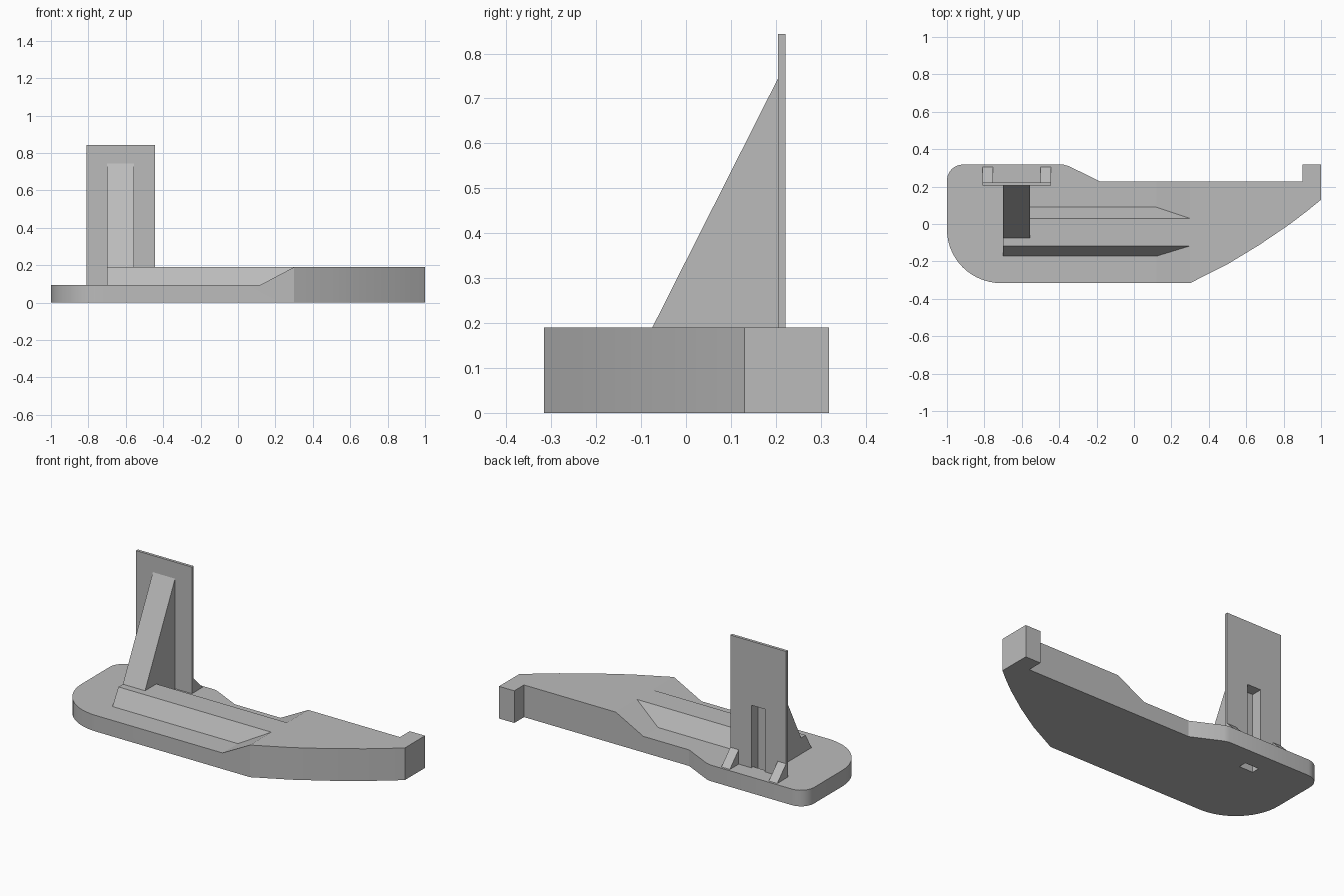
import bpy, bmesh
from math import cos, sin, radians
from mathutils import Vector

cube = bpy.data.objects.get("Cube")
if cube:
    bpy.data.objects.remove(cube, do_unlink=True)

# One flat grey for everything
grey = bpy.data.materials.new("plain grey")
grey.use_nodes = True
colour = (0.5, 0.5, 0.5, 1)
grey.diffuse_color = colour
grey.node_tree.nodes["Principled BSDF"].inputs["Base Color"].default_value = colour


def prism(name, points, axis, start, end):
    """Extrude a 2D profile along an axis from start to end."""
    place = {"x": lambda a, b, t: (t, a, b),
             "y": lambda a, b, t: (a, t, b),
             "z": lambda a, b, t: (a, b, t)}[axis]
    bm = bmesh.new()
    face = bm.faces.new([bm.verts.new(place(a, b, start)) for a, b in points])
    moved = bmesh.ops.extrude_face_region(bm, geom=[face])["geom"]
    bmesh.ops.translate(bm, verts=[v for v in moved if isinstance(v, bmesh.types.BMVert)],
                        vec=Vector(place(0, 0, end - start)))
    bmesh.ops.recalc_face_normals(bm, faces=bm.faces)
    mesh = bpy.data.meshes.new(name)
    bm.to_mesh(mesh)
    bm.free()
    mesh.materials.append(grey)
    obj = bpy.data.objects.new(name, mesh)
    bpy.context.collection.objects.link(obj)
    return obj


def box(name, x0, x1, y0, y1, z0, z1):
    return prism(name, [(x0, y0), (x1, y0), (x1, y1), (x0, y1)], "z", z0, z1)


def select(obj):
    bpy.ops.object.select_all(action="DESELECT")
    obj.select_set(True)
    bpy.context.view_layer.objects.active = obj


def cut(obj, cutter):
    cutter.hide_render = True
    mod = obj.modifiers.new("cut", "BOOLEAN")
    mod.operation, mod.solver, mod.object = "DIFFERENCE", "EXACT", cutter
    select(obj)
    bpy.ops.object.modifier_apply(modifier=mod.name)


def arc(cx, cy, rx, ry, a0, a1, steps):
    angles = [radians(a0 + (a1 - a0) * i / steps) for i in range(steps + 1)]
    return [(cx + rx * cos(a), cy + ry * sin(a)) for a in angles]


LOW, HIGH = 0.095, 0.19

# Base plate: outline with rounded left end, curved nose and rear hook
outline = [(-0.38, 0.318), (-0.35, 0.31), (-0.18, 0.227), (0.9, 0.227), (0.9, 0.318),
           (1, 0.318), (1, 0.13), (0.92, 0.065), (0.83, -0.003), (0.67, -0.112),
           (0.5, -0.215), (0.3, -0.316)]
outline += arc(-0.71, -0.03, 0.29, 0.286, 270, 180, 14)
outline += arc(-0.915, 0.233, 0.085, 0.085, 180, 90, 6)
base = prism("base_plate", outline, "z", 0, HIGH)

# Lower the left part, with a ramp up to the nose
step = prism("step_cutter", [(-1.2, LOW), (0.12, LOW), (0.3, HIGH), (0.49, 0.29), (-1.2, 0.29)],
             "y", -0.6, 0.6)
hole = box("hole_cutter", -0.672, -0.582, 0.157, 0.205, -0.1, 0.3)
cut(base, step)
cut(base, hole)

# Long ridge with sloped flanks running into the ramp
prism("ridge", [(-0.172, 0.05), (0.09, 0.05), (0.09, LOW), (0.03, HIGH), (-0.117, HIGH),
                (-0.172, LOW)], "x", -0.7, 0.3)

# Upright plate and its front brace, slotted from behind
plate = box("upright_plate", -0.81, -0.445, 0.205, 0.222, LOW, 0.843)
brace = prism("front_brace", [(-0.075, LOW), (0.206, LOW), (0.206, 0.747), (-0.075, HIGH)],
              "x", -0.7, -0.555)
slot = box("slot_cutter", -0.672, -0.582, 0.157, 0.3, 0, 0.465)
for part in (plate, brace):
    cut(part, slot)

# Small gussets behind the upright plate
for side, x in (("right", -0.81), ("left", -0.5)):
    prism(side + "_gusset", [(0.222, LOW), (0.305, LOW), (0.222, 0.18)], "x", x, x + 0.055)

for cutter in (step, hole, slot):
    bpy.data.objects.remove(cutter, do_unlink=True)

# Smooth only the rounded outline
select(base)
bpy.ops.object.shade_smooth_by_angle(angle=radians(25))
